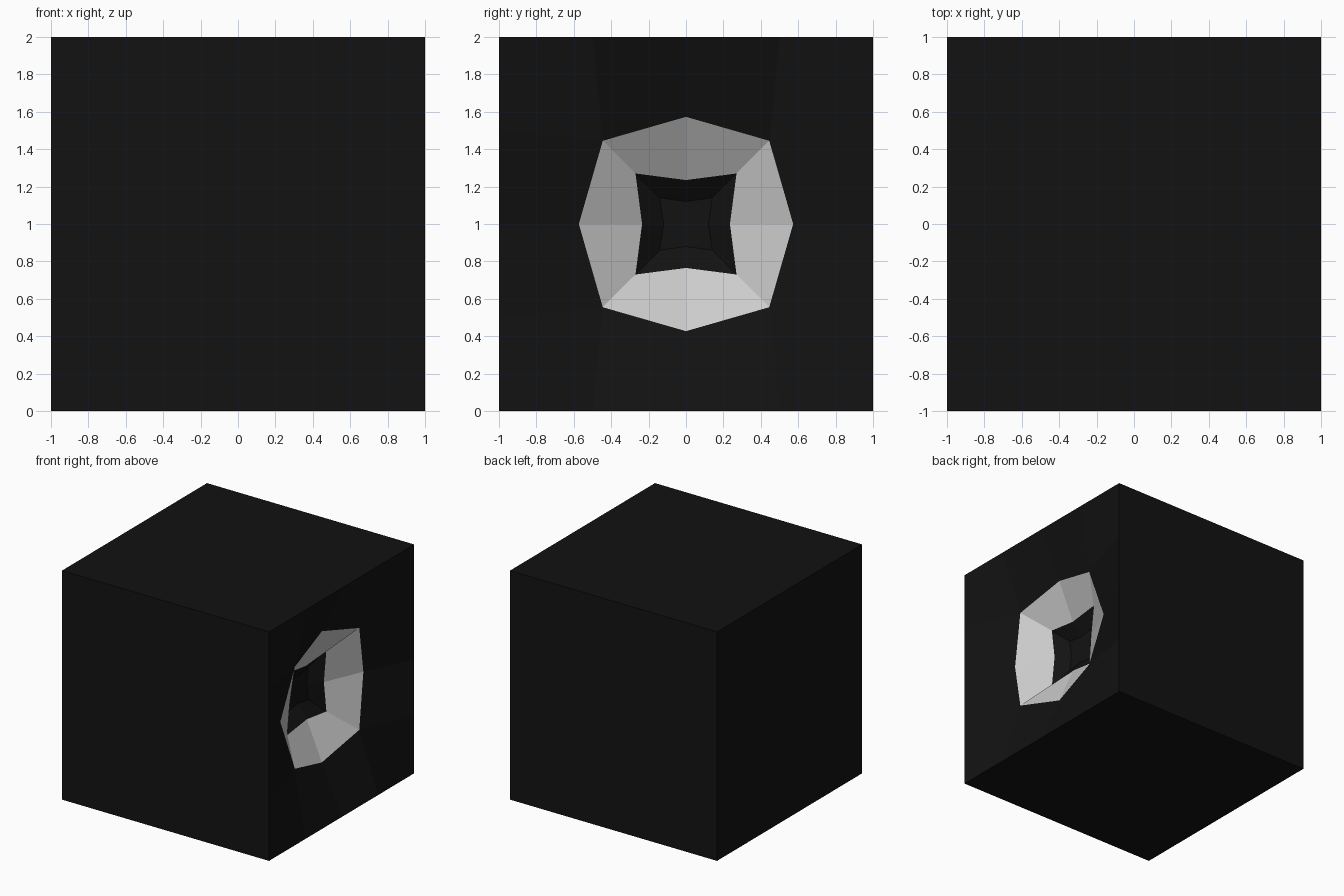
import bpy, bmesh

if "Cube" in bpy.data.objects:
    bpy.data.objects.remove(bpy.data.objects["Cube"])


def material(name, value):
    m = bpy.data.materials.new(name)
    m.diffuse_color = (value, value, value, 1)
    m.use_nodes = True
    m.node_tree.nodes["Principled BSDF"].inputs["Base Color"].default_value = m.diffuse_color
    return m


bm = bmesh.new()


def ring(x, corner, mid, mid_x=None):
    """Eight-point loop facing +x: corners and side middles, centred on z = 1."""
    pts = []
    for a, b in ((1, 0), (1, 1), (0, 1), (-1, 1), (-1, 0), (-1, -1), (0, -1), (1, -1)):
        is_corner = a != 0 and b != 0
        r = corner if is_corner else mid
        px = x if is_corner or mid_x is None else mid_x
        pts.append(bm.verts.new((px, a * r, 1 + b * r)))
    return pts


def bridge(a, b, mat):
    n = len(a)
    for i in range(n):
        j = (i + 1) % n
        bm.faces.new((a[i], a[j], b[j], b[i])).material_index = mat


# Cube shell: right side is a 4 x 4 grid, its open centre dented inward
def square(x):
    s = [-1, -.5, 0, .5]
    path = [(1, t) for t in s] + [(-t, 1) for t in s]
    path += [(-1, -t) for t in s] + [(t, -1) for t in s]
    return [bm.verts.new((x, y, 1 + z)) for y, z in path]


edge, back = square(1), square(-1)
bridge(edge, back, 0)
bm.faces.new(back)

# Funnel rings from the dented face down to the pupil-like floor
rim = ring(0.86, 0.445, 0.573, 0.81)
throat = ring(0.665, 0.27, 0.235)
floor = ring(0.58, 0.14, 0.12)

# Dented side: each quarter has two edge quads and one corner quad
for q in range(4):
    e = [edge[(4 * q + k) % 16] for k in range(5)]      # corner to corner
    c0, m, c1 = (rim[(2 * q - 1 + k) % 8] for k in range(3))
    bm.faces.new((e[1], e[2], m, c0))
    bm.faces.new((e[2], e[3], c1, m))
    bm.faces.new((e[3], e[4], edge[(4 * q + 5) % 16], c1))

bridge(rim, throat, 1)      # pale funnel
bridge(throat, floor, 0)    # dark inner wall
bm.faces.new(floor)

bmesh.ops.recalc_face_normals(bm, faces=bm.faces)
mesh = bpy.data.meshes.new("cube_with_socket")
bm.to_mesh(mesh)
bm.free()
mesh.materials.append(material("black", 0.006))
mesh.materials.append(material("pale", 0.8))
bpy.context.collection.objects.link(bpy.data.objects.new("cube_with_socket", mesh))
